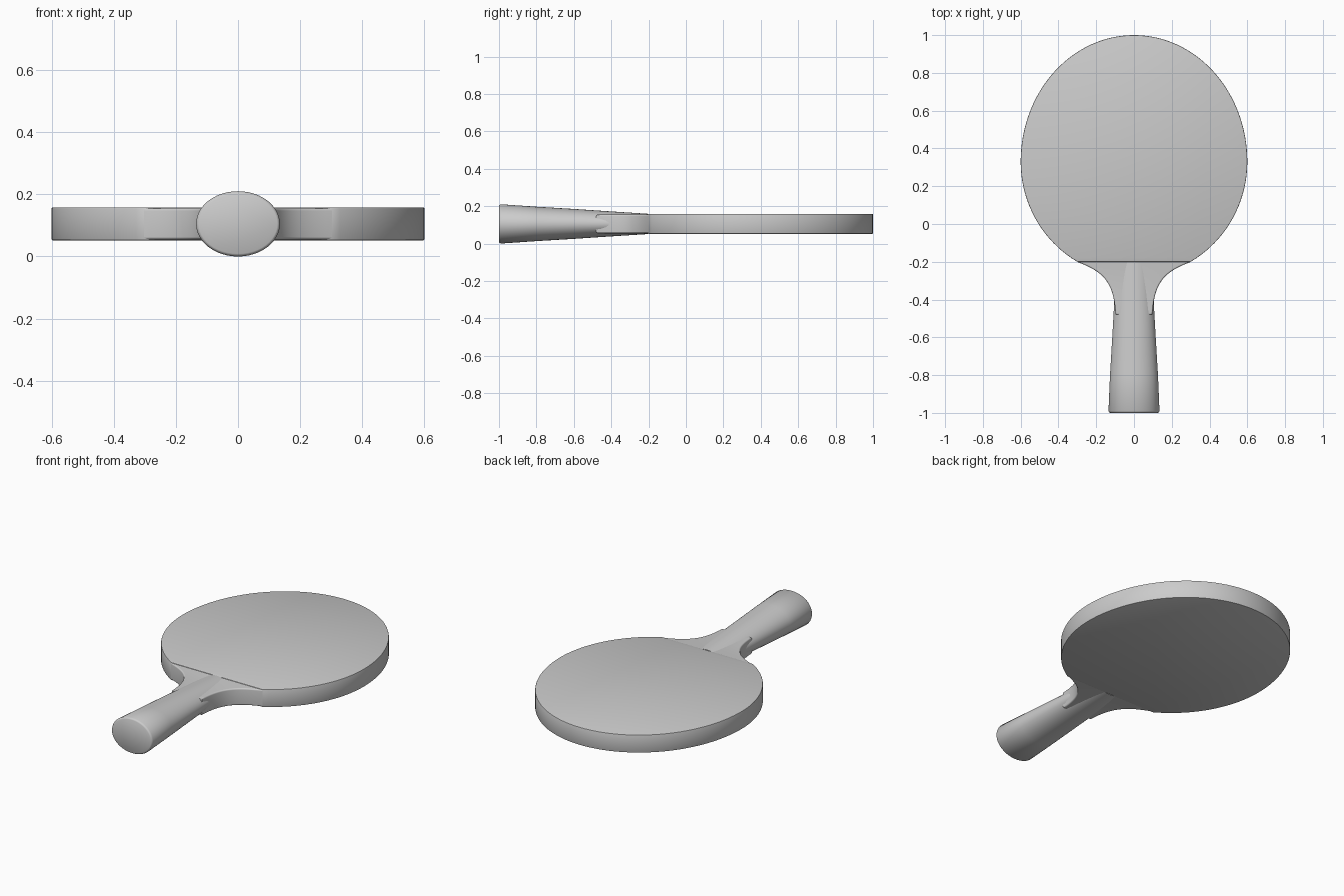
import bpy, bmesh, math
from mathutils import Vector

cube = bpy.data.objects.get("Cube")
if cube:
    bpy.data.objects.remove(cube, do_unlink=True)

MID_Z = 0.105          # middle plane of the bat
CUT_Y = -0.2           # straight edge where blade meets neck

grey = bpy.data.materials.new("plain grey")
grey.use_nodes = True
colour = (0.6, 0.6, 0.6, 1)
grey.diffuse_color = colour
grey.node_tree.nodes["Principled BSDF"].inputs["Base Color"].default_value = colour


def finish(name, bm, angle):
    bmesh.ops.recalc_face_normals(bm, faces=bm.faces)
    mesh = bpy.data.meshes.new(name)
    bm.to_mesh(mesh)
    bm.free()
    mesh.materials.append(grey)
    obj = bpy.data.objects.new(name, mesh)
    bpy.context.collection.objects.link(obj)
    bpy.ops.object.select_all(action='DESELECT')
    obj.select_set(True)
    bpy.context.view_layer.objects.active = obj
    bpy.ops.object.shade_smooth_by_angle(angle=math.radians(angle))
    return obj


def plate(name, outline, half, bevel, segments, keep_back=False):
    """Extrude an outline to a slab and round its rims."""
    bm = bmesh.new()
    base = bm.faces.new([bm.verts.new((x, y, MID_Z - half)) for x, y in outline])
    ext = bmesh.ops.extrude_face_region(bm, geom=[base])
    top = [v for v in ext["geom"] if isinstance(v, bmesh.types.BMVert)]
    bmesh.ops.translate(bm, verts=top, vec=(0, 0, 2 * half))
    rims = []
    for e in bm.edges:
        a, b = (v.co for v in e.verts)
        at_cut = abs(a.y - CUT_Y) < 1e-4 and abs(b.y - CUT_Y) < 1e-4
        if abs(a.z - b.z) < 1e-5 and not (keep_back and at_cut):
            rims.append(e)
    bmesh.ops.bevel(bm, geom=rims, offset=bevel, segments=segments,
                    profile=0.5, affect='EDGES', clamp_overlap=True)
    return finish(name, bm, 40)


# Blade: egg outline cut straight at the neck
def blade_point(t):
    y = math.sin(t)
    return 0.6 * math.cos(t), 0.33 + y * (0.67 if y > 0 else 0.612)


start = math.asin((CUT_Y - 0.33) / 0.612)
steps = 96
plate("blade", [blade_point(start + (math.pi - 2 * start) * i / steps)
                for i in range(steps + 1)], 0.053, 0.004, 2)


# Neck: concave flare from the handle out to the blade
def bezier(p, t):
    a, b, c, d = (Vector(q) for q in p)
    s = 1 - t
    return a * s**3 + b * 3 * s * s * t + c * 3 * s * t * t + d * t**3


flare = [(0.098, -0.48), (0.105, -0.30), (0.17, -0.25), (0.302, CUT_Y)]
side = [tuple(bezier(flare, i / 20)) for i in range(21)]
plate("neck", side + [(-x, y) for x, y in reversed(side)], 0.05, 0.022, 5, True)

# Handle: elliptical loft that swells toward a rounded butt
stations = [(-1.0, 0.126, 0.096), (-0.997, 0.131, 0.101), (-0.99, 0.135, 0.105),
            (-0.8, 0.127, 0.092), (-0.6, 0.115, 0.080), (-0.42, 0.105, 0.068),
            (CUT_Y, 0.095, 0.054)]
sides = 48
bm = bmesh.new()
rings = [[bm.verts.new((w * math.cos(a), y, MID_Z + h * math.sin(a)))
          for a in (math.tau * i / sides for i in range(sides))]
         for y, w, h in stations]
for near, far in zip(rings, rings[1:]):
    for i in range(sides):
        j = (i + 1) % sides
        bm.faces.new((near[i], near[j], far[j], far[i]))
bm.faces.new(rings[0])
bm.faces.new(rings[-1])
finish("handle", bm, 50)
